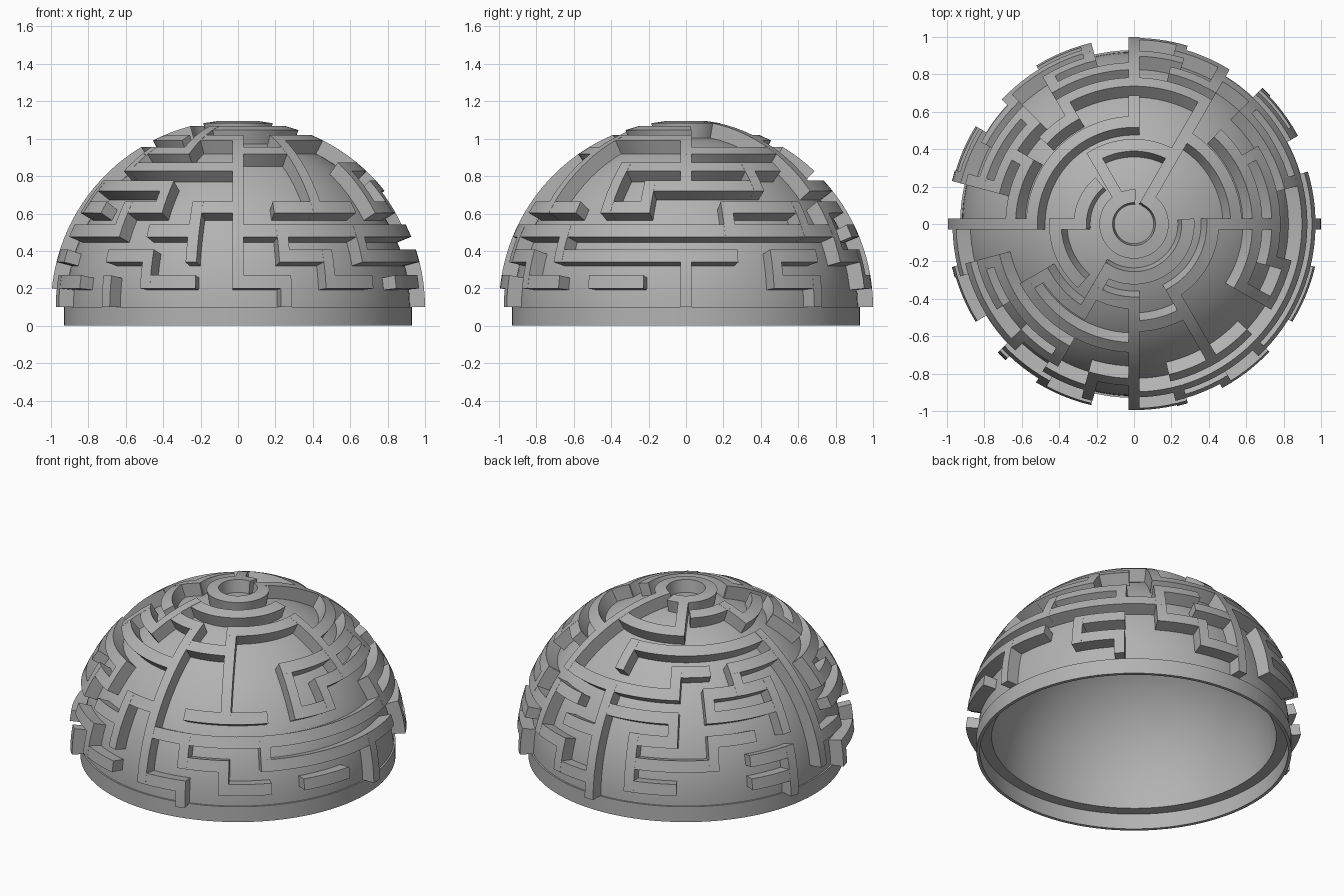
import bpy, bmesh
from math import sin, cos, radians, pi
from mathutils import Vector, Matrix

cube = bpy.data.objects.get("Cube")
if cube:
    bpy.data.objects.remove(cube)

BASE = 0.1                      # height of the dome's centre
R_OUT, R_DOME, R_FOOT, R_CAVITY = 1.0, 0.92, 0.89, 0.84
STEP = radians(90 / 11)         # spacing of the maze rings
FIRST = radians(5.7)            # lower edge of the lowest ring
THICK = STEP / 2
SECTOR = radians(15)
HALF = 0.03                     # half width of an upright wall

grey = bpy.data.materials.new("stone_grey")
grey.use_nodes = True
grey.diffuse_color = (0.45, 0.45, 0.45, 1)
grey.node_tree.nodes["Principled BSDF"].inputs["Base Color"].default_value = (0.45, 0.45, 0.45, 1)


def finish(bm, name):
    bmesh.ops.recalc_face_normals(bm, faces=bm.faces)
    mesh = bpy.data.meshes.new(name)
    bm.to_mesh(mesh)
    bm.free()
    mesh.materials.append(grey)
    ob = bpy.data.objects.new(name, mesh)
    bpy.context.collection.objects.link(ob)
    bpy.ops.object.select_all(action='DESELECT')
    ob.select_set(True)
    bpy.context.view_layer.objects.active = ob
    bpy.ops.object.shade_smooth_by_angle(angle=radians(30))
    return ob


def point(r, elev, az, side=0.0):
    """Point on a sphere about the dome centre, shifted sideways."""
    return Vector((r * cos(elev) * cos(az) - side * sin(az),
                   r * cos(elev) * sin(az) + side * cos(az),
                   BASE + r * sin(elev)))


def sweep(bm, sections):
    """Join four-sided sections into one capped bar."""
    rows = [[bm.verts.new(p) for p in s] for s in sections]
    for a, b in zip(rows, rows[1:]):
        for i in range(4):
            j = (i + 1) % 4
            bm.faces.new((a[i], a[j], b[j], b[i]))
    bm.faces.new(rows[0])
    bm.faces.new(rows[-1][::-1])


def low(ring):
    return FIRST + ring * STEP if ring >= 0 else 0.0


def ring_wall(bm, ring, start, end):
    e0, e1 = low(ring), low(ring) + THICK
    extra = 0 if ring == 9 else HALF / cos(e0)
    a0, a1 = start * SECTOR - extra, end * SECTOR + extra
    n = max(4, int((a1 - a0) / radians(3)))
    sections = []
    for k in range(n + 1):
        az = a0 + (a1 - a0) * k / n
        sections.append([point(R_FOOT, e0, az), point(R_OUT, e0, az),
                         point(R_OUT, e1, az), point(R_FOOT, e1, az)])
    sweep(bm, sections)


def upright_wall(bm, sector, bottom, top):
    e0, e1 = low(bottom), low(top) + THICK * 0.98
    az = sector * SECTOR
    n = max(2, int((e1 - e0) / radians(3)))
    sections = []
    for k in range(n + 1):
        e = e0 + (e1 - e0) * k / n
        sections.append([point(R_FOOT, e, az, -HALF), point(R_OUT, e, az, -HALF),
                         point(R_OUT, e, az, HALF), point(R_FOOT, e, az, HALF)])
    sweep(bm, sections)


# Hollow dome with a thin collar below it
N = 24
profile = [(R_DOME * sin(pi / 2 * k / N), BASE + R_DOME * cos(pi / 2 * k / N)) for k in range(N + 1)]
profile += [(0.93, BASE), (0.93, 0), (0.91, 0), (0.91, BASE)]
profile += [(R_CAVITY * cos(pi / 2 * k / N), BASE + R_CAVITY * sin(pi / 2 * k / N)) for k in range(N + 1)]
bm = bmesh.new()
verts = [bm.verts.new((r, 0, z)) for r, z in profile]
edges = [bm.edges.new(pair) for pair in zip(verts, verts[1:])]
bmesh.ops.spin(bm, geom=verts + edges, cent=(0, 0, 0), axis=(0, 0, 1), angle=2 * pi, steps=96)
bmesh.ops.remove_doubles(bm, verts=bm.verts, dist=1e-4)
finish(bm, "hollow_dome")

# Level maze walls: for each ring, the sectors where a wall starts and ends
LEVEL = [
    [(13, 14), (16, 17), (18, 19), (20, 21), (22, 23), (2, 3), (5, 6), (7, 8), (10, 11)],
    [(12, 13), (15, 16), (19, 20), (21, 25), (2, 3), (4, 5), (7, 9), (10, 11)],
    [(13, 15), (16, 17), (18, 28), (5, 6), (7, 8), (9, 10)],
    [(13, 14), (15, 16), (17, 18), (19, 21), (22, 23), (1, 3), (4, 5), (6, 8), (9, 11)],
    [(13, 16), (23, 26), (4, 8), (9, 11)],
    [(14, 18), (22, 27), (8, 9), (10, 12)],
    [(14, 16), (18, 20), (6, 12), (0, 4)],
    [(16, 18), (20, 24), (4, 8), (12, 15)],
    [(9, 12), (16, 24)],
    [(5.8, 28.4)],
]
bm = bmesh.new()
for ring, arcs in enumerate(LEVEL):
    for start, end in arcs:
        ring_wall(bm, ring, start, end)
finish(bm, "level_maze_walls")

# Upright maze walls: sector, lowest ring, highest ring
UPRIGHT = [
    (0, -1, 1), (0, 4, 7), (1, 2, 3), (2, 0, 1), (2, 4, 5), (3, -1, 0), (3, 2, 3),
    (4, 4, 9), (4, 1, 3), (5, 0, 1), (6, -1, 4), (6, 5, 6), (7, 0, 2), (8, 2, 3),
    (8, 4, 5), (8, 7, 9), (9, 1, 2), (9, 3, 4), (10, 4, 5), (11, -1, 1), (11, 2, 4),
    (12, 0, 6), (12, 7, 8), (13, -1, 0), (13, 3, 4), (14, 5, 6), (15, -1, 0), (15, 2, 3),
    (16, 0, 1), (16, 3, 4), (16, 6, 8), (17, 1, 3), (18, 0, 7), (19, -1, 0), (19, 1, 2),
    (20, 0, 1), (20, 3, 7), (21, 1, 2), (22, 3, 5), (23, 3, 4),
]
bm = bmesh.new()
for wall in UPRIGHT:
    upright_wall(bm, *wall)
finish(bm, "upright_maze_walls")
